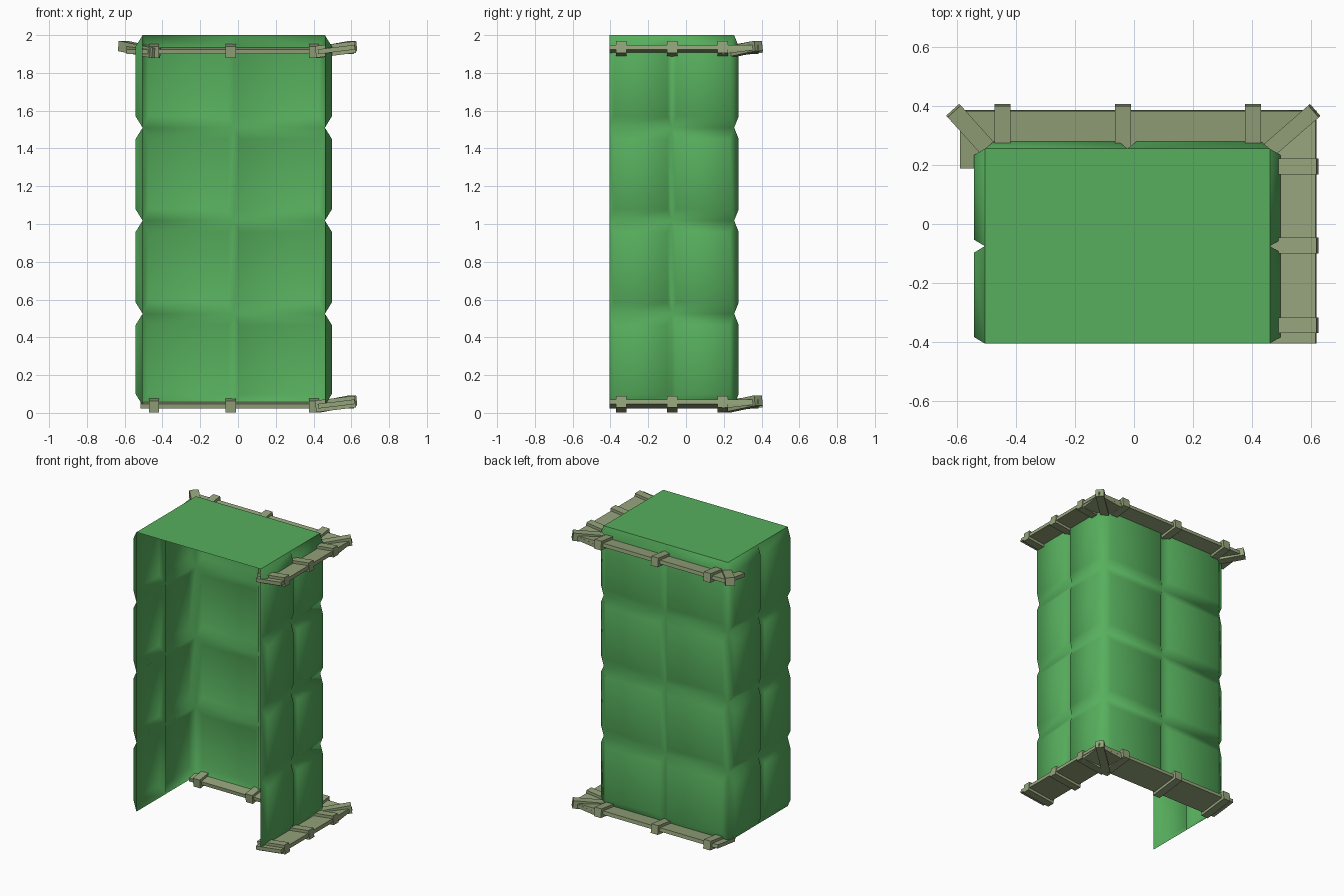
import bpy, bmesh
from math import radians
from mathutils import Matrix, Vector

cube = bpy.data.objects.get("Cube")
if cube:
    bpy.data.objects.remove(cube, do_unlink=True)


def material(name, rgb):
    m = bpy.data.materials.new(name)
    m.use_nodes = True
    m.diffuse_color = (*rgb, 1)
    m.node_tree.nodes["Principled BSDF"].inputs["Base Color"].default_value = (*rgb, 1)
    return m


GREEN = material("padded green", (0.095, 0.43, 0.11))
WOOD = material("pale olive wood", (0.3, 0.37, 0.2))


def make_object(name, bm, mat, smooth=False):
    mesh = bpy.data.meshes.new(name)
    for f in bm.faces:
        f.smooth = smooth
    bm.to_mesh(mesh)
    bm.free()
    mesh.materials.append(mat)
    obj = bpy.data.objects.new(name, mesh)
    bpy.context.collection.objects.link(obj)
    return obj


def box(name, center, size, turn=0, tilt=0):
    """Box with local y pointing outward; tilt lifts the outer edge."""
    bm = bmesh.new()
    bmesh.ops.create_cube(bm, size=1)
    place = (Matrix.Translation(center) @ Matrix.Rotation(radians(turn), 4, 'Z')
             @ Matrix.Rotation(radians(tilt), 4, 'X') @ Matrix.Diagonal((*size, 1)))
    bmesh.ops.transform(bm, matrix=place, verts=bm.verts)
    return make_object(name, bm, WOOD)


# Quilted walls: each panel is a rim with a raised inner rectangle
LEFT, MID, RIGHT = -0.505, -0.022, 0.46
FRONT, SEAM, BACK = -0.405, -0.075, 0.255
LEVELS = [0.04, 0.525, 1.018, 1.51, 2.0]


def panel(bm, a, b, low, high, inset, out):
    a, b = Vector((*a, 0)), Vector((*b, 0))
    step = (b - a).normalized() * inset
    bulge = Vector((step.y, -step.x, 0)).normalized() * out
    up, rise = Vector((0, 0, 1)), 0.06
    rim = [a + up * low, b + up * low, b + up * high, a + up * high]
    shift = [step + up * rise, -step + up * rise, -step - up * rise, step - up * rise]
    outer = [bm.verts.new(p) for p in rim]
    inner = [bm.verts.new(p + s + bulge) for p, s in zip(rim, shift)]
    bm.faces.new(inner)
    for i in range(4):
        j = (i + 1) % 4
        bm.faces.new((outer[i], outer[j], inner[j], inner[i]))


bm = bmesh.new()
path = [(RIGHT, FRONT), (RIGHT, SEAM), (RIGHT, BACK), (MID, BACK),
        (LEFT, BACK), (LEFT, SEAM), (LEFT, FRONT)]
for a, b in zip(path, path[1:]):
    on_back = a[1] == b[1]
    for low, high in zip(LEVELS, LEVELS[1:]):
        panel(bm, a, b, low, high, 0.03 if on_back else 0.022, 0.024 if on_back else 0.037)
bmesh.ops.remove_doubles(bm, verts=bm.verts, dist=0.001)
make_object("quilted_walls", bm, GREEN, smooth=True)

# Flat roof
bm = bmesh.new()
bm.faces.new([bm.verts.new((x, y, LEVELS[-1])) for x, y in
              ((LEFT, FRONT), (RIGHT, FRONT), (RIGHT, BACK), (LEFT, BACK))])
make_object("roof", bm, GREEN)

# Tilted ledges with straps and corner braces, upper and lower
TILT = 7
for level, z, end in (("lower", 0.047, -0.515), ("upper", 1.924, -0.59)):
    box(level + "_back_ledge", ((end + 0.615) / 2, 0.287, z), (0.615 - end, 0.195, 0.025), 0, TILT)
    box(level + "_side_ledge", (0.52, -0.01, z), (0.79, 0.195, 0.025), -90, TILT)
    for i, x in enumerate((-0.445, -0.038, 0.403)):
        box(f"{level}_back_strap_{i}", (x, 0.29, z), (0.054, 0.228, 0.062), 0, TILT)
    for i, y in enumerate((-0.343, -0.073, 0.195)):
        box(f"{level}_side_strap_{i}", (0.516, y, z), (0.054, 0.212, 0.062), -90, TILT)
    box(level + "_left_corner_brace" , (0.51, 0.296, z), (0.054, 0.27, 0.055), -49, 8)
    if level == "upper":
        box("upper_right_corner_brace", (-0.522, 0.285, z), (0.06, 0.27, 0.055), 42, 8)
